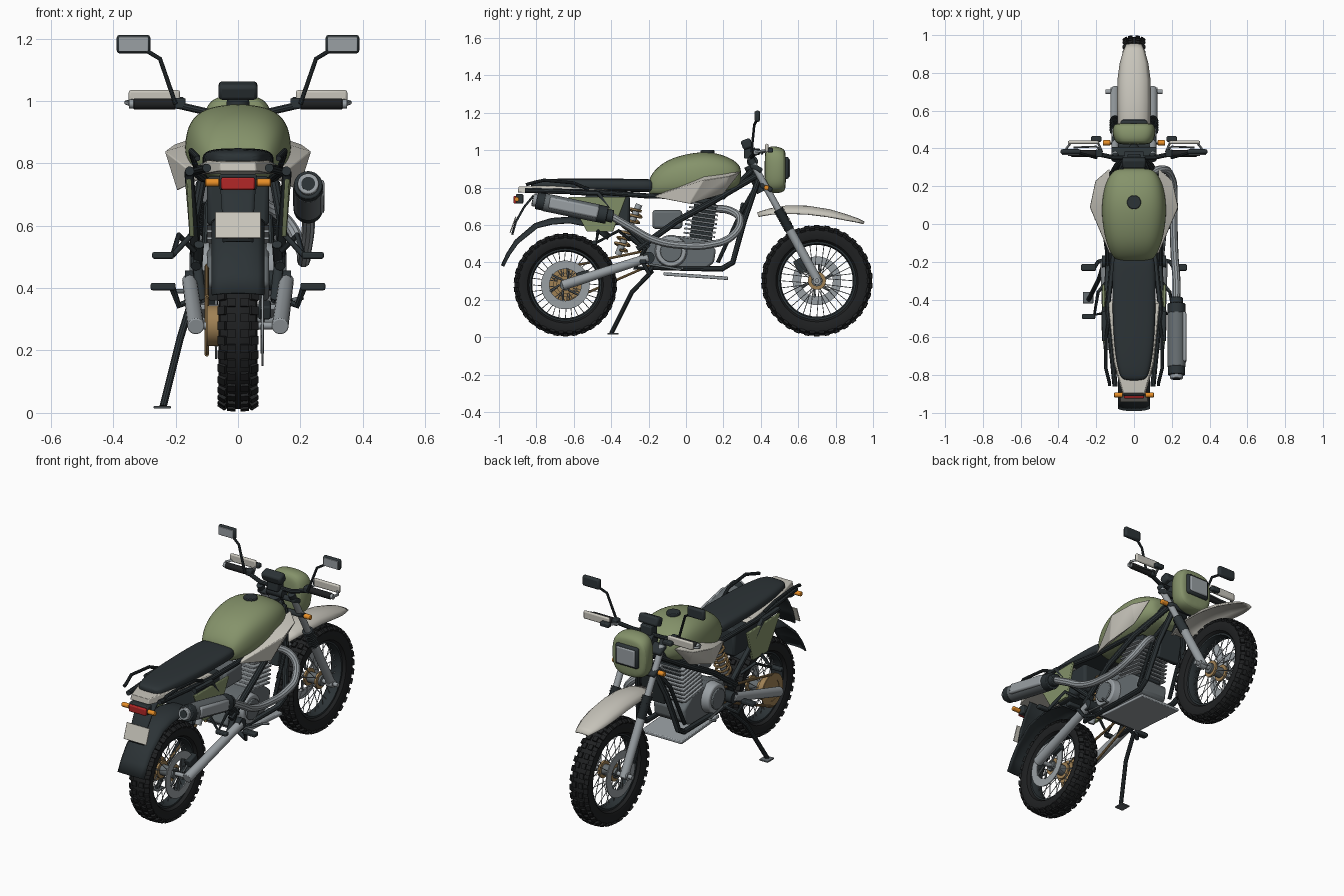
import bpy, bmesh, math
from mathutils import Vector, Matrix

if "Cube" in bpy.data.objects:
    bpy.data.objects.remove(bpy.data.objects["Cube"])

def mat(name, *c):
    m = bpy.data.materials.new(name); m.diffuse_color = (*c, 1); return m
OLIVE, DARK = mat("olive", .235, .29, .145), mat("dark", .025, .033, .037)
RUBBER, CREAM = mat("rubber", .014, .015, .016), mat("cream", .58, .56, .5)
METAL, STEEL = mat("metal", .32, .35, .37), mat("steel", .13, .15, .16)
ORANGE, RED, BRASS = mat("orange", .8, .27, .02), mat("red", .45, .02, .02), mat("brass", .35, .22, .09)

def finish(name, bm, m, bevel=0, subsurf=0, solid=0):
    bmesh.ops.recalc_face_normals(bm, faces=bm.faces)
    me = bpy.data.meshes.new(name); bm.to_mesh(me); bm.free()
    o = bpy.data.objects.new(name, me); bpy.context.collection.objects.link(o)
    me.materials.append(m)
    if solid: o.modifiers.new("solid", 'SOLIDIFY').thickness = solid
    if bevel:
        b = o.modifiers.new("bevel", 'BEVEL'); b.width = bevel; b.segments = 2
    if subsurf: o.modifiers.new("sub", 'SUBSURF').levels = subsurf; o.modifiers["sub"].render_levels = subsurf
    smooth(o); return o

def smooth(o):
    bpy.ops.object.select_all(action='DESELECT')
    o.select_set(True); bpy.context.view_layer.objects.active = o
    bpy.ops.object.shade_smooth_by_angle(angle=math.radians(35))

def box(name, c, s, m, tilt=0, bevel=.006):
    bm = bmesh.new()
    M = Matrix.Translation(c) @ Matrix.Rotation(tilt, 4, 'X') @ Matrix.Diagonal((*s, 1))
    bmesh.ops.create_cube(bm, size=1, matrix=M)
    return finish(name, bm, m, bevel)

def add_rod(bm, a, b, r, n=16, r2=None):
    a, b = Vector(a), Vector(b)
    M = Matrix.Translation((a + b) / 2) @ (b - a).to_track_quat('Z', 'Y').to_matrix().to_4x4()
    bmesh.ops.create_cone(bm, cap_ends=True, segments=n, radius1=r, radius2=r if r2 is None else r2, depth=(b - a).length, matrix=M)

def rod(name, a, b, r, m, n=20, r2=None, bevel=0):
    bm = bmesh.new(); add_rod(bm, a, b, r, n, r2); return finish(name, bm, m, bevel)

def tube(name, pts, r, m, curved=False):
    cu = bpy.data.curves.new(name, 'CURVE'); cu.dimensions = '3D'
    cu.bevel_depth = r; cu.bevel_resolution = 3; cu.use_fill_caps = True; cu.resolution_u = 8
    sp = cu.splines.new('BEZIER'); sp.bezier_points.add(len(pts) - 1)
    for p, q in zip(sp.bezier_points, pts):
        p.co = q; p.handle_left_type = p.handle_right_type = 'AUTO' if curved else 'VECTOR'
    if not curved: cu.resolution_u = 1
    o = bpy.data.objects.new(name, cu); bpy.context.collection.objects.link(o)
    bpy.ops.object.select_all(action='DESELECT')
    o.select_set(True); bpy.context.view_layer.objects.active = o
    bpy.ops.object.convert(target='MESH')
    o = bpy.context.object; o.data.materials.clear(); o.data.materials.append(m); smooth(o)

def prism(name, prof, x0, x1, m, bevel=.006):
    bm = bmesh.new()
    f = bm.faces.new([bm.verts.new((x0, y, z)) for y, z in prof])
    ex = bmesh.ops.extrude_face_region(bm, geom=[f])
    bmesh.ops.translate(bm, vec=(x1 - x0, 0, 0), verts=[v for v in ex['geom'] if isinstance(v, bmesh.types.BMVert)])
    return finish(name, bm, m, bevel)

def hull(name, pts, m, bevel=.004):
    bm = bmesh.new()
    for p in pts: bm.verts.new(p)
    bmesh.ops.convex_hull(bm, input=bm.verts)
    return finish(name, bm, m, bevel)

def loft(name, secs, m, n=16, p=.75, sub=2):
    """closed body along y; sections are (y, half width, z bottom, z widest, z top)"""
    bm = bmesh.new(); rings = []
    for y, w, zb, zm, zt in secs:
        ring = []
        for i in range(n):
            c, s = math.cos(i * math.tau / n), math.sin(i * math.tau / n)
            ring.append(bm.verts.new((w * math.copysign(abs(c) ** p, c), y,
                        zm + ((zt - zm) if s > 0 else (zb - zm)) * math.copysign(abs(s) ** p, s) * math.copysign(1, s))))
        rings.append(ring)
    for a, b in zip(rings, rings[1:]):
        for i in range(n): bm.faces.new((a[i], a[(i + 1) % n], b[(i + 1) % n], b[i]))
    bm.faces.new(rings[0]); bm.faces.new(rings[-1])
    return finish(name, bm, m, subsurf=sub)

def sheet(name, st, m, thick=.008, n=8):
    """arched mudguard; stations are (y, z, half width, edge drop)"""
    bm = bmesh.new(); rows = []
    for i, (y, z, w, d) in enumerate(st):
        a, b = st[max(i - 1, 0)], st[min(i + 1, len(st) - 1)]
        t = Vector((b[0] - a[0], b[1] - a[1])).normalized()
        rows.append([bm.verts.new((w * u, y + t.y * d * abs(u) ** 3, z - t.x * d * abs(u) ** 3))
                     for u in (2 * k / n - 1 for k in range(n + 1))])
    for a, b in zip(rows, rows[1:]):
        for k in range(n): bm.faces.new((a[k], a[k + 1], b[k + 1], b[k]))
    return finish(name, bm, m, solid=thick)

def revolve(name, prof, y, z, m, n=48):
    """closed (x, r) profile turned around the axle"""
    bm = bmesh.new()
    R = [[bm.verts.new((x, y + r * math.cos(a), z + r * math.sin(a))) for x, r in prof]
         for a in (i * math.tau / n for i in range(n))]
    for i in range(n):
        for k in range(len(prof)):
            l = (k + 1) % len(prof); j = (i + 1) % n
            bm.faces.new((R[i][k], R[j][k], R[j][l], R[i][l]))
    return finish(name, bm, m)

# wheels: tyre, tread blocks, rim, hub, spokes, brake disc
def wheel(tag, y, z, R, W, disc_x):
    half = [(.55, .70), (.85, .74), (1, .84), (.92, .92), (.55, .96), (.15, .972)]
    prof = [(W * x, R * r) for x, r in half] + [(-W * x, R * r) for x, r in reversed(half)]
    revolve(tag + "_tyre", prof, y, z, RUBBER)
    bm = bmesh.new(); N = 34
    for i in range(N):
        for x, r, tl, off in ((.34, .975, .1, 0), (-.34, .975, -.1, 0), (.82, .945, .6, .5), (-.82, .945, -.6, .5)):
            M = (Matrix.Translation((0, y, z)) @ Matrix.Rotation((i + off) * math.tau / N, 4, 'X')
                 @ Matrix.Translation((x * W, 0, r * R)) @ Matrix.Rotation(tl, 4, 'Y') @ Matrix.Diagonal((W * .42, R * .1, R * .05, 1)))
            bmesh.ops.create_cube(bm, size=1, matrix=M)
    finish(tag + "_tread_blocks", bm, RUBBER)
    revolve(tag + "_rim", [(W * .58, R * .72), (W * .58, R * .67), (W * .2, R * .645), (-W * .2, R * .645), (-W * .58, R * .67), (-W * .58, R * .72)], y, z, DARK)
    rod(tag + "_hub", (-.055, y, z), (.055, y, z), .03, STEEL)
    for s in (1, -1): rod(tag + "_hub_flange", (s * .03, y, z), (s * .042, y, z), .048, BRASS, 24)
    rod(tag + "_axle", (-.15, y, z), (.15, y, z), .012, METAL)
    bm = bmesh.new()
    for i in range(32):
        a = i * math.tau / 32; b = a + (.25 if i % 4 < 2 else -.25); s = .036 * (-1) ** i
        add_rod(bm, (s, y + .045 * math.cos(b), z + .045 * math.sin(b)), (0, y + R * .66 * math.cos(a), z + R * .66 * math.sin(a)), .0022, 5)
    finish(tag + "_spokes", bm, METAL)
    d = disc_x
    revolve(tag + "_brake_disc", [(d - .003, .085), (d + .003, .085), (d + .003, .13), (d - .003, .13)], y, z, METAL)
    bm = bmesh.new()
    for i in range(6):
        a = i * math.tau / 6
        add_rod(bm, (d, y + .03 * math.cos(a), z + .03 * math.sin(a)), (d, y + .09 * math.cos(a + .4), z + .09 * math.sin(a + .4)), .006, 6)
    finish(tag + "_disc_carrier", bm, STEEL)
RY, RZ, FY, FZ = -.645, .28, .70, .302
wheel("rear", RY, RZ, .275, .062, .078)
wheel("front", FY, FZ, .297, .056, -.07)

# sprocket and chain
revolve("rear_sprocket", [(-.103, .06), (-.097, .06), (-.097, .095), (-.103, .095)], RY, RZ, BRASS)
rod("sprocket_carrier", (-.1, RY, RZ), (-.05, RY, RZ), .065, BRASS, 24)
for s in (1, -1):
    tube("chain_run", [(-.1, RY, RZ + s * .093), (-.1, -.18, .43 + s * .04)], .007, BRASS)

# bodywork
loft("fuel_tank", [(-.2, .085, .76, .80, .84), (-.175, .115, .745, .81, .89), (-.1, .152, .735, .83, .955), (.03, .175, .735, .845, .99),
     (.14, .172, .75, .85, .995), (.23, .15, .77, .86, .965), (.28, .115, .79, .87, .93), (.295, .08, .82, .87, .9)], OLIVE)
rod("fuel_cap", (0, .115, .975), (0, .115, 1.0), .037, DARK, 24, bevel=.004)
loft("seat", [(-.83, .055, .80, .815, .83), (-.8, .082, .79, .81, .845), (-.65, .108, .785, .81, .85), (-.4, .118, .78, .81, .848),
     (-.2, .115, .775, .81, .848), (-.16, .1, .775, .81, .84)], DARK, p=.6)
hull("tail_cowl", [(s * x, y, z) for s in (1, -1) for x, y, z in
     ((.055, -.895, .805), (.06, -.9, .775), (.1, -.74, .81), (.115, -.72, .765), (.135, -.42, .79), (.125, -.4, .765))], CREAM)
sheet("front_mudguard", [(.38, .668, .06, .02), (.45, .69, .078, .03), (.54, .705, .088, .04), (.65, .703, .09, .042), (.77, .684, .088, .038),
      (.86, .657, .076, .028), (.92, .636, .058, .018), (.955, .618, .042, .008)], CREAM)
sheet("rear_mudguard", [(-.99, .385, .085, .012), (-.96, .45, .085, .015), (-.915, .52, .085, .02), (-.81, .61, .085, .025),
      (-.72, .638, .085, .03), (-.62, .645, .085, .03), (-.5, .62, .08, .03), (-.4, .55, .075, .03)], DARK)
sheet("plate_hanger", [(-.935, .55, .05, .004), (-.915, .62, .05, .004), (-.87, .70, .055, .004), (-.82, .76, .06, .004)], DARK)
box("number_plate", (0, -.925, .602), (.146, .006, .09), CREAM, -.35, .002)
box("tail_light_base", (0, -.89, .74), (.12, .04, .05), DARK)
box("tail_light", (0, -.912, .735), (.108, .022, .04), RED)
loft("headlight_cowl", [(.42, .07, .82, .9, .98), (.43, .1, .775, .9, 1.02), (.48, .118, .765, .9, 1.025), (.525, .112, .775, .9, 1.01),
     (.535, .085, .8, .9, .985)], OLIVE, p=.65)
box("headlight_frame", (0, .535, .905), (.145, .03, .12), DARK, 0, .012)
box("headlight_lens", (0, .55, .905), (.12, .014, .095), METAL, 0, .006)
box("instrument", (0, .325, 1.033), (.125, .055, .052), DARK, .35, .012)
box("instrument_mount", (0, .34, .985), (.07, .06, .06), DARK)

# centre fork parts, engine, skid plate
for y, z in ((.375, .905), (.43, .80)): box("triple_clamp", (0, y, z), (.24, .07, .03), DARK, -.5, .01)
rod("steering_head", (0, .34, .92), (0, .41, .78), .032, DARK)
prism("crankcase", [(-.24, .41), (-.21, .5), (-.08, .545), (.08, .53), (.16, .47), (.15, .4), (.1, .36), (-.16, .36)], -.1, .1, STEEL, .012)
box("cylinder", (0, .09, .61), (.15, .12, .22), DARK, -.14)
for i in range(9):
    box("cooling_fin", (0, .068 + i * .0033, .525 + i * .023), (.2, .17 - .02 * (i > 6), .01), METAL, -.14, .002)
box("cylinder_head", (0, .1, .735), (.15, .12, .04), DARK, -.14)
box("oil_cooler", (0, .295, .635), (.14, .035, .17), DARK, -.2)
box("air_box", (0, -.42, .68), (.2, .24, .16), DARK, 0, .015)
box("carburettor", (0, -.1, .63), (.09, .16, .1), STEEL, 0, .015)
hull("skid_plate", [(x, y, z + d) for x in (-.13, .13) for y, z in ((-.12, .33), (.225, .306)) for d in (0, .018)], METAL)

# rear shock with spring
a, b = Vector((0, -.365, .44)), Vector((0, -.25, .71))
rod("shock_body", a, b, .018, METAL)
ax = (b - a).normalized(); sd = Vector((1, 0, 0)); up = ax.cross(sd)
tube("shock_spring", [a.lerp(b, .1 + .8 * i / 64) + .038 * (sd * math.cos(i * math.tau / 9) + up * math.sin(i * math.tau / 9)) for i in range(65)], .007, BRASS)

# exhaust
m0, m1 = Vector((.225, -.82, .735)), Vector((.225, -.41, .65))
for nm, t0, t1, r, m in (("tip", 0, .08, .034, METAL), ("end_cap", .05, .17, .046, DARK), ("body", .15, .85, .048, STEEL), ("front_cap", .84, .97, .047, DARK), ("neck", .95, 1.05, .034, DARK)):
    rod("muffler_" + nm, m0.lerp(m1, t0), m0.lerp(m1, t1), r, m, 28, bevel=.004)
rod("muffler_bore", m0 - Vector((0, .002, 0)), m0.lerp(m1, .03), .022, DARK)
box("muffler_shield", (.262, -.60, .693), (.03, .27, .06), METAL, -.205, .01)
tube("header_pipe", [(.225, -.4, .648), (.225, -.3, .59), (.215, -.17, .52), (.21, .0, .49), (.21, .13, .495), (.2, .24, .535), (.15, .29, .62), (.07, .24, .675), (.05, .14, .69)], .021, METAL, True)

# handlebar
tube("handlebar", [(-.33, .372, .99), (-.2, .372, .988), (-.1, .35, .965), (.1, .35, .965), (.2, .372, .988), (.33, .372, .99)], .012, DARK)
rod("horizontal_riser", (-.05, .355, .94), (.05, .355, .94), .03, DARK)

# everything mirrored left and right
for s in (1, -1):
    X = lambda pts: [(s * x, y, z) for x, y, z in pts]
    hull("tank_shroud", X([(.12, -.18, .75), (.235, .09, .838), (.205, .23, .86), (.13, .295, .885), (.195, .02, .712), (.16, .2, .765), (.13, .1, .87)]), CREAM)
    hull("side_panel", X([(x + d, y, z) for d in (0, .015) for x, y, z in ((.155, -.32, .75), (.14, -.39, .565), (.14, -.53, .565), (.15, -.63, .75))]), OLIVE)
    # frame
    tube("frame_cradle", X([(.03, .385, .84), (.09, .31, .62), (.125, .25, .40), (.12, .19, .365), (.12, -.27, .37), (.13, -.22, .47), (.125, -.3, .54)]), .016, DARK)
    tube("frame_spine", X([(.035, .37, .86), (.12, .15, .73), (.14, -.05, .62), (.135, -.26, .47)]), .017, DARK)
    tube("frame_upper_rail", X([(.03, .35, .89), (.1, .2, .75), (.115, -.2, .755), (.14, -.45, .775), (.1, -.86, .785)]), .014, DARK)
    tube("frame_seat_stay", X([(.155, -.62, .775), (.157, -.47, .77), (.145, -.36, .63), (.135, -.2, .48)]), .015, DARK)
    tube("frame_diagonal", X([(.03, .37, .80), (.1, .29, .66), (.11, .17, .4)]), .011, DARK)
    tube("grab_rail", X([(.135, -.52, .79), (.148, -.6, .825), (.15, -.76, .84), (.13, -.84, .82), (.13, -.855, .815)]), .009, DARK)
    # swingarm
    rod("swingarm", (s * .135, -.66, .277), (s * .155, -.2, .425), .027, METAL, 20, .024, .004)
    rod("swingarm_pivot", (s * .1, -.2, .425), (s * .17, -.2, .425), .032, DARK)
    # engine covers
    rod("engine_cover", (s * .09, -.08, .46), (s * .145, -.08, .46), .088, METAL, 32, .08, .006)
    rod("engine_cover_cap", (s * .14, -.08, .46), (s * .155, -.08, .46), .058, STEEL, 32, bevel=.004)
    # fork
    f0, f1 = Vector((s * .1, .36, .925)), Vector((s * .1, .712, .29))
    rod("fork_stanchion", f0, f0.lerp(f1, .55), .018, METAL)
    for i in range(9):
        rod("fork_gaiter", f0.lerp(f1, .38 + i * .019), f0.lerp(f1, .40 + i * .019), .029, DARK, 16, .023)
    rod("fork_lower", f0.lerp(f1, .55), f1, .024, METAL, bevel=.004)
    rod("fork_cap", f0, f0 + Vector((0, -.015, .027)), .02, DARK)
    rod("front_axle_nut", (s * .085, FY, FZ), (s * .125, FY, FZ), .022, METAL)
    # controls, hand guards, mirrors
    rod("grip", (s * .2, .374, .99), (s * .335, .374, .99), .018, RUBBER, 16, bevel=.004)
    rod("bar_end", (s * .335, .374, .99), (s * .35, .374, .99), .014, METAL)
    box("switch_block", (s * .185, .375, .992), (.035, .04, .035), DARK)
    box("hand_guard", (s * .268, .432, 1.012), (.165, .018, .046), CREAM, 0, .008)
    tube("hand_guard_bracket", X([(.345, .374, .99), (.358, .4, .995), (.335, .43, 1.0), (.19, .43, .995), (.17, .38, .985)]), .007, METAL)
    tube("lever", X([(.17, .385, .99), (.2, .41, .985), (.32, .405, .98)]), .005, STEEL)
    box("fluid_reservoir", (s * .2, .45, 1.0), (.055, .03, .025), DARK)
    tube("mirror_stem", X([(.2, .35, .99), (.25, .365, 1.135), (.3, .38, 1.165)]), .007, DARK)
    box("mirror_shell", (s * .335, .383, 1.182), (.108, .026, .06), DARK, 0, .01)
    box("mirror_glass", (s * .335, .369, 1.182), (.094, .006, .048), METAL, 0, .002)
    # indicators
    rod("rear_indicator", (s * .06, -.905, .738), (s * .105, -.905, .738), .013, ORANGE, 14, bevel=.003)
    rod("front_indicator_stalk", (s * .09, .42, .80), (s * .14, .43, .80), .006, DARK)
    rod("front_indicator", (s * .125, .43, .80), (s * .165, .43, .80), .014, ORANGE, 14, bevel=.003)
    # foot pegs
    tube("rear_peg_bracket", X([(.14, -.3, .52), (.19, -.36, .57), (.21, -.48, .505), (.15, -.47, .57)]), .009, DARK)
    box("rear_peg", (s * .24, -.49, .505), (.07, .028, .022), DARK)
    tube("front_peg_bracket", X([(.12, -.18, .37), (.19, -.2, .345), (.21, -.23, .40)]), .011, DARK)
    box("front_peg", (s * .24, -.23, .405), (.08, .035, .024), DARK)

# side stand, gear and brake pedals
tube("side_stand", [(-.15, -.18, .355), (-.185, -.29, .24), (-.24, -.4, .02)], .012, DARK)
box("side_stand_foot", (-.243, -.39, .018), (.055, .06, .008), STEEL, 0, .002)
tube("gear_lever", [(-.15, -.12, .40), (-.17, .03, .39), (-.21, .03, .39)], .007, STEEL)
tube("brake_pedal", [(.15, -.2, .39), (.17, -.02, .36), (.21, -.02, .37)], .007, STEEL)
box("rear_caliper", (.085, -.55, .33), (.04, .07, .045), DARK, .3)
box("front_caliper", (-.085, .61, .38), (.04, .045, .08), DARK, .5)

for m in bpy.data.materials:
    if m.users and not m.is_grease_pencil:
        m.use_nodes = True
        m.node_tree.nodes["Principled BSDF"].inputs["Base Color"].default_value = m.diffuse_color
